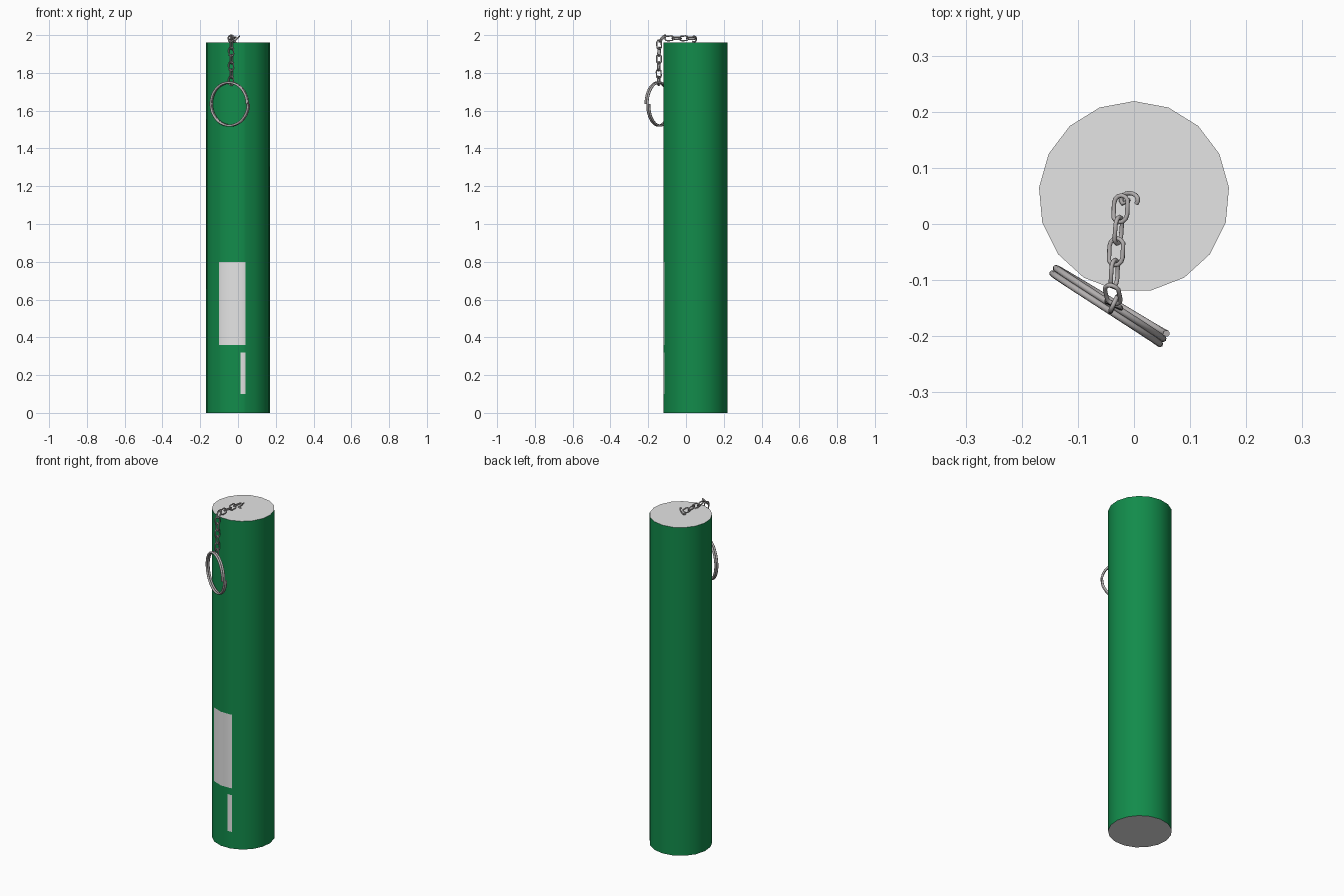
import bpy, bmesh, math
from mathutils import Vector, Matrix

cube = bpy.data.objects.get("Cube")
if cube:
    bpy.data.objects.remove(cube, do_unlink=True)


def material(name, rgb):
    m = bpy.data.materials.new(name)
    m.use_nodes = True
    color = (*rgb, 1)
    m.diffuse_color = color
    m.node_tree.nodes["Principled BSDF"].inputs["Base Color"].default_value = color
    return m


green = material("green", (0.006, 0.26, 0.07))
white = material("off white", (0.78, 0.78, 0.78))
steel = material("steel grey", (0.45, 0.43, 0.43))

SIDES, RADIUS, HEIGHT, CENTRE_Y = 17, 0.17, 1.96, 0.049
# Printed panels on the front: left, right, bottom, top
PANELS = [(-0.10, 0.04, 0.36, 0.80), (0.012, 0.04, 0.10, 0.32)]


def activate(obj):
    bpy.ops.object.select_all(action='DESELECT')
    obj.select_set(True)
    bpy.context.view_layer.objects.active = obj


def build_tube():
    bm = bmesh.new()
    bmesh.ops.create_cone(bm, cap_ends=True, segments=SIDES, radius1=RADIUS,
                          radius2=RADIUS, depth=HEIGHT,
                          matrix=Matrix.Translation((0, CENTRE_Y, HEIGHT / 2)))

    def front_faces():
        return [f for f in bm.faces
                if abs(f.normal.z) < 0.5 and f.normal.y < -0.5]

    # Cut the panel outlines into the front walls
    for left, right, low, high in PANELS:
        cuts = [((x, 0, 0), (1, 0, 0)) for x in (left, right)]
        cuts += [((0, 0, z), (0, 0, 1)) for z in (low, high)]
        for co, no in cuts:
            faces = front_faces()
            edges = {e for f in faces for e in f.edges}
            verts = {v for f in faces for v in f.verts}
            bmesh.ops.bisect_plane(bm, geom=faces + list(edges) + list(verts),
                                   dist=1e-5, plane_co=co, plane_no=no)
            bm.normal_update()
    # White caps and panels
    for f in bm.faces:
        c = f.calc_center_median()
        panel = f.normal.y < -0.5 and any(
            l < c.x < r and b < c.z < t for l, r, b, t in PANELS)
        f.material_index = int(panel or abs(f.normal.z) > 0.5)
    mesh = bpy.data.meshes.new("tube_body")
    bm.to_mesh(mesh)
    bm.free()
    obj = bpy.data.objects.new("tube_body", mesh)
    bpy.context.collection.objects.link(obj)
    mesh.materials.append(green)
    mesh.materials.append(white)
    activate(obj)
    bpy.ops.object.shade_smooth_by_angle(angle=math.radians(30))


def wire(name, points, thickness, cyclic):
    """Round wire swept along the given points."""
    cu = bpy.data.curves.new(name, 'CURVE')
    cu.dimensions = '3D'
    cu.bevel_depth = thickness
    cu.bevel_resolution = 2
    cu.use_fill_caps = True
    sp = cu.splines.new('POLY')
    sp.points.add(len(points) - 1)
    for p, co in zip(sp.points, points):
        p.co = (*co, 1)
    sp.use_cyclic_u = cyclic
    cu.materials.append(steel)
    obj = bpy.data.objects.new(name, cu)
    bpy.context.collection.objects.link(obj)
    activate(obj)
    bpy.ops.object.convert(target='MESH')
    bpy.ops.object.shade_smooth_by_angle(angle=math.radians(50))


def chain_link(name, centre, direction, roll):
    """Oval link lying along direction, turned about it by roll."""
    turn = Vector(direction).to_track_quat('X', 'Z').to_matrix()
    turn = turn @ Matrix.Rotation(roll, 3, 'X')
    pts = []
    for i in range(12):
        a = math.tau * i / 12
        end = 0.009 if math.cos(a) > 0 else -0.009
        pts.append(Vector(centre) + turn @ Vector(
            (end + 0.015 * math.cos(a), 0.014 * math.sin(a), 0)))
    wire(name, pts, 0.004, True)


build_tube()

# Eyelet rising from the middle of the cap
eyelet = []
for i in range(11):
    a = math.radians(-35 + 25 * i)
    eyelet.append((-0.008 + 0.015 * math.cos(a), 0.043 + 0.012 * math.sin(a),
                   1.979 + 0.015 * math.cos(a)))
eyelet.append((0.002, 0.049, HEIGHT - 0.01))
wire("cap_eyelet", eyelet, 0.004, False)

# Chain across the cap, over the rim and down the front
path = [Vector(p) for p in ((-0.022, 0.045, 1.983), (-0.032, -0.05, 1.983),
                            (-0.038, -0.125, 1.983), (-0.036, -0.142, 1.965),
                            (-0.036, -0.145, 1.735))]
travelled, step, count = 0.018, 0.0385, 0
start = 0
for a, b in zip(path, path[1:]):
    length = (b - a).length
    while travelled <= start + length:
        direction = (b - a).normalized()
        chain_link(f"chain_link_{count + 1}", a + direction * (travelled - start),
                   direction, math.radians(25 if count % 2 == 0 else -65))
        travelled += step
        count += 1
    start += length

# Split key ring: two close turns of wire, hung at an angle
along = Vector((0.85, -0.53, 0))
across = Vector((0.53, 0.85, 0))
middle = Vector((-0.045, -0.144, 1.635))
ring = []
for i in range(81):
    a = math.tau * i / 40
    ring.append(middle + along * 0.114 * math.cos(a)
                + Vector((0, 0, 0.114 * math.sin(a)))
                + across * 0.011 * (i / 40 - 1))
wire("key_ring", ring, 0.006, False)
